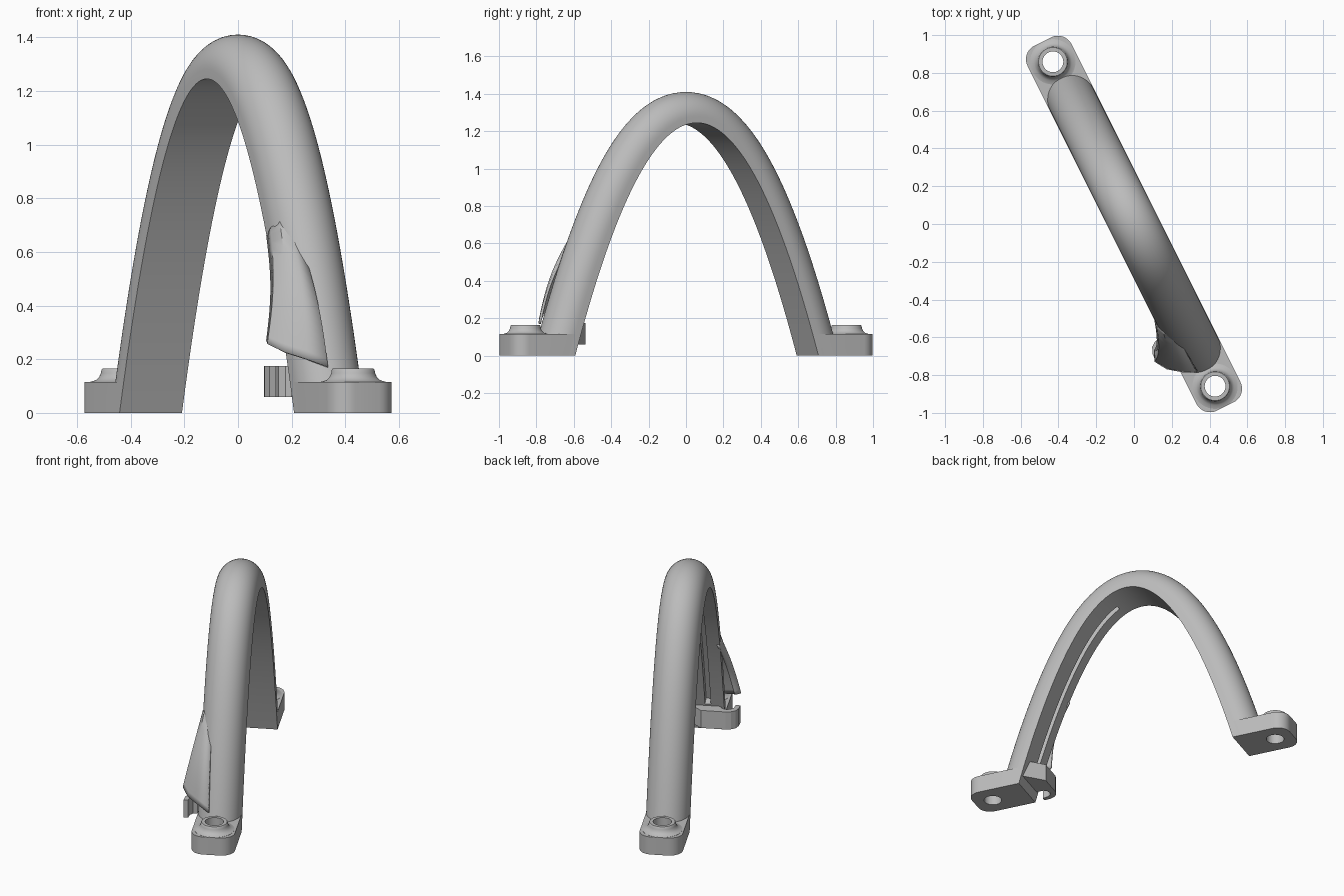
import bpy, bmesh, math
from mathutils import Matrix, Vector

if "Cube" in bpy.data.objects:
    bpy.data.objects.remove(bpy.data.objects["Cube"])

GREY = (0.5, 0.5, 0.5, 1)
mat = bpy.data.materials.new("light grey plastic")
mat.use_nodes = True
mat.diffuse_color = GREY
mat.node_tree.nodes["Principled BSDF"].inputs["Base Color"].default_value = GREY

# Parts are built along local x, then turned onto the diagonal
TURN = Matrix.Rotation(math.atan2(-2, 1), 4, 'Z')
HALF, PAD_H, HOLE_U = 0.13, 0.115, 0.96
APEX, FOOT = 1.245, 0.727
BEND = APEX / FOOT ** 2


def finish(bm, name, smooth=True):
    bmesh.ops.recalc_face_normals(bm, faces=bm.faces)
    bm.transform(TURN)
    me = bpy.data.meshes.new(name)
    bm.to_mesh(me)
    bm.free()
    me.materials.append(mat)
    ob = bpy.data.objects.new(name, me)
    bpy.context.collection.objects.link(ob)
    if smooth:
        shade(ob)
    return ob


def shade(ob):
    bpy.ops.object.select_all(action='DESELECT')
    ob.select_set(True)
    bpy.context.view_layer.objects.active = ob
    bpy.ops.object.shade_smooth_by_angle(angle=math.radians(35))


def cut(ob, cutter):
    cutter.hide_render = True
    cutter.hide_set(True)
    mod = ob.modifiers.new("cut", 'BOOLEAN')
    mod.object, mod.operation, mod.solver = cutter, 'DIFFERENCE', 'EXACT'


def on_arch(u, v, n):
    """Point at offset n outward from the inner parabola."""
    out = Vector((2 * BEND * u, 0, 1)).normalized()
    return Vector((u, v, APEX - BEND * u * u)) + out * n


def sweep(section, u0, u1, steps):
    bm = bmesh.new()
    rows = [[bm.verts.new(on_arch(u0 + (u1 - u0) * i / steps, v, n)) for v, n in section]
            for i in range(steps + 1)]
    count = len(section)
    for a, b in zip(rows, rows[1:]):
        for j in range(count):
            k = (j + 1) % count
            bm.faces.new((a[j], a[k], b[k], b[j]))
    bm.faces.new(rows[0])
    bm.faces.new(rows[-1])
    return bm


def prism(outline, z0, z1):
    bm = bmesh.new()
    low = bm.faces.new([bm.verts.new((x, y, z0)) for x, y in outline])
    ext = bmesh.ops.extrude_face_region(bm, geom=[low])["geom"]
    bmesh.ops.translate(bm, vec=(0, 0, z1 - z0),
                        verts=[g for g in ext if isinstance(g, bmesh.types.BMVert)])
    return bm


def lathe(profile, u, steps=48):
    bm = bmesh.new()
    rings = [[bm.verts.new((u + r * math.cos(a), r * math.sin(a), z)) for r, z in profile]
             for a in (2 * math.pi * i / steps for i in range(steps))]
    count = len(profile)
    for i in range(steps):
        a, b = rings[i], rings[(i + 1) % steps]
        for j in range(count):
            k = (j + 1) % count
            bm.faces.new((a[j], a[k], b[k], b[j]))
    return bm


# Arch: D-shaped section, flat inside and round outside
section = [(-HALF, 0)]
section += [(-HALF * math.cos(math.pi * i / 24), 0.035 + HALF * math.sin(math.pi * i / 24))
            for i in range(25)]
section += [(HALF, 0)]
bm = sweep(section, -0.85, 0.85, 96)
ground = bmesh.ops.bisect_plane(bm, geom=bm.verts[:] + bm.edges[:] + bm.faces[:],
                                plane_co=(0, 0, 0), plane_no=(0, 0, -1), clear_outer=True)
bmesh.ops.holes_fill(bm, edges=[e for e in bm.edges if e.is_boundary])
arch = finish(bm, "arch")

# Cable groove along the inside of the front leg
groove = [(-0.05, -0.03), (-0.05, 0.05), (-0.015, 0.05), (-0.015, -0.03)]
cut(arch, finish(sweep(groove, 0.12, 0.67, 40), "groove_cutter", False))

# Mounting pads with a flared collar around each screw hole
collar = [(0.055, 0.1), (0.055, 0.165), (0.076, 0.165), (0.08, 0.16), (0.082, 0.148),
          (0.088, 0.134), (0.1, 0.122), (0.12, 0.116), (0.12, 0.1)]
R, END = 0.08, 1.08
for side, label in ((1, "front"), (-1, "back")):
    outline = [(FOOT, HALF), (FOOT, -HALF)]
    for sy, start in ((-1, -90), (1, 0)):
        for i in range(9):
            a = math.radians(start + 90 * i / 8)
            outline.append((END - R + R * math.cos(a), sy * (HALF - R) + R * math.sin(a)))
    bm = prism([(side * x, y) for x, y in outline], 0, PAD_H)
    for v in bm.verts:
        if abs(v.co.x) < FOOT + 0.01:
            # inner end leans with the arch
            v.co.x = side * (0.695 if v.co.z > 0.05 else 0.732)
    pad = finish(bm, label + "_pad")
    hole = bmesh.new()
    bmesh.ops.create_cone(hole, cap_ends=True, segments=48, radius1=0.055, radius2=0.055,
                          depth=0.6, matrix=Matrix.Translation((side * HOLE_U, 0, 0)))
    cutter = finish(hole, label + "_hole_cutter", False)
    cut(pad, cutter)
    finish(lathe(collar, side * HOLE_U), label + "_collar")

# Curled cable hook beside the front pad
hook = [(0.72, 0.12), (0.6, 0.0), (0.6, -0.15), (0.607, -0.18), (0.625, -0.205),
        (0.66, -0.22), (0.705, -0.222), (0.705, -0.195), (0.665, -0.19), (0.645, -0.175),
        (0.637, -0.15), (0.645, -0.125), (0.665, -0.11), (0.74, -0.11)]
finish(prism(hook, 0.06, 0.175), "cable_hook", False)

# Flared cowl on the side of the front leg, open at the bottom
top = [(0.49, -0.12, 0.66), (0.535, -0.125, 0.69), (0.575, -0.11, 0.71),
       (0.6, -0.085, 0.7), (0.62, -0.06, 0.66)]
bottom = [(0.65, -0.2, 0.27), (0.7, -0.222, 0.255), (0.76, -0.185, 0.225),
          (0.81, -0.12, 0.2), (0.85, -0.05, 0.17)]
bm = bmesh.new()
STEPS = 16
rows = []
for i in range(STEPS + 1):
    t = i / STEPS
    bulge = Vector((0.035 * math.sin(math.pi * t), 0, 0))
    rows.append([bm.verts.new(Vector(a).lerp(Vector(b), t) + bulge)
                 for a, b in zip(top, bottom)])
for a, b in zip(rows, rows[1:]):
    for j in range(len(top) - 1):
        bm.faces.new((a[j], a[j + 1], b[j + 1], b[j]))
cowl = finish(bm, "cowl")
shell = cowl.modifiers.new("shell", 'SOLIDIFY')
shell.thickness, shell.offset = 0.014, 0
